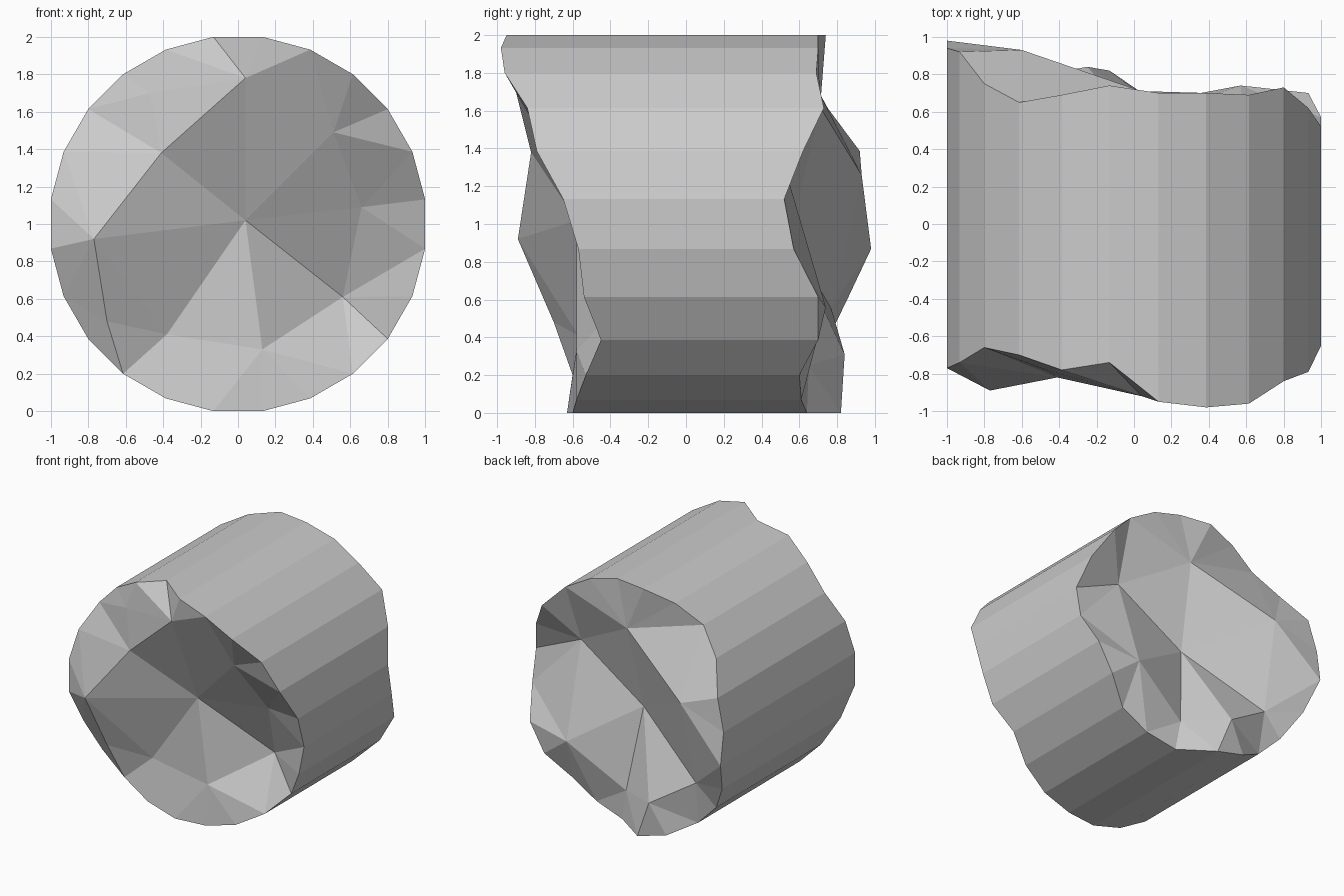
import bpy, bmesh, math
from mathutils import Vector
from mathutils.geometry import delaunay_2d_cdt

if "Cube" in bpy.data.objects:
    bpy.data.objects.remove(bpy.data.objects["Cube"])

SIDES = 24
R = 1 / math.cos(math.pi / SIDES)

# Depth (y) of each broken rim, counter-clockwise seen from the front,
# starting just right of the bottom
front_rim = [-.60, -.58, -.53, -.45, -.54, -.57, -.65, -.79, -.84, -.96, -.98, -.95,
             -.74, -.78, -.70, -.66, -.74, -.77, -.77, -.68, -.62, -.60, -.62, -.63]
back_rim = [.64, .61, .60, .70, .70, .57, .52, .62, .73, .69, .70, .70,
            .74, .69, .65, .75, .92, .94, .98, .86, .75, .72, .81, .82]

# Fracture peaks and hollows (x, y, z); the first is the middle of the break
front_break = [(.04, -.58, 1.02), (-.41, -.82, 1.38), (-.77, -.89, .92), (-.38, -.57, .41),
               (.13, -.58, .33), (.56, -.32, .61), (.66, -.55, 1.09), (.51, -.78, 1.49),
               (.04, -.92, 1.78), (-.47, -.78, 1.70), (-.70, -.70, .48)]
back_break = [(0, .55, .93), (.59, .52, 1.31), (.04, .71, 1.62), (-.60, .93, 1.26),
              (-.63, .77, .55), (-.25, .84, .31), (.09, .65, .25), (.57, .74, .56)]

bm = bmesh.new()


def rim(depths):
    verts = []
    for i, y in enumerate(depths):
        a = -math.pi / 2 + (i + .5) * 2 * math.pi / SIDES
        verts.append(bm.verts.new((R * math.cos(a), y, 1 + R * math.sin(a))))
    return verts


def fracture(ring, points, spokes):
    """Fill one rim with a faceted break through the given points."""
    verts = ring + [bm.verts.new(p) for p in points]
    flat = [Vector((v.co.x, v.co.z)) for v in verts]
    n = len(ring)
    edges = [(i, (i + 1) % n) for i in range(n)] + [(n, n + s) for s in spokes]
    _, _, tris, origin, _, _ = delaunay_2d_cdt(flat, edges, [], 0, 1e-5)
    for tri in tris:
        bm.faces.new([verts[origin[i][0]] for i in tri])


# Fluted-off drum wall
front, back = rim(front_rim), rim(back_rim)
for i in range(SIDES):
    j = (i + 1) % SIDES
    bm.faces.new((front[i], front[j], back[j], back[i]))

# Broken ends
fracture(front, front_break, range(1, 9))
fracture(back, back_break, range(1, 8))

bmesh.ops.recalc_face_normals(bm, faces=bm.faces)
mesh = bpy.data.meshes.new("broken_column_drum")
bm.to_mesh(mesh)
bm.free()
drum = bpy.data.objects.new("broken_column_drum", mesh)
bpy.context.collection.objects.link(drum)
